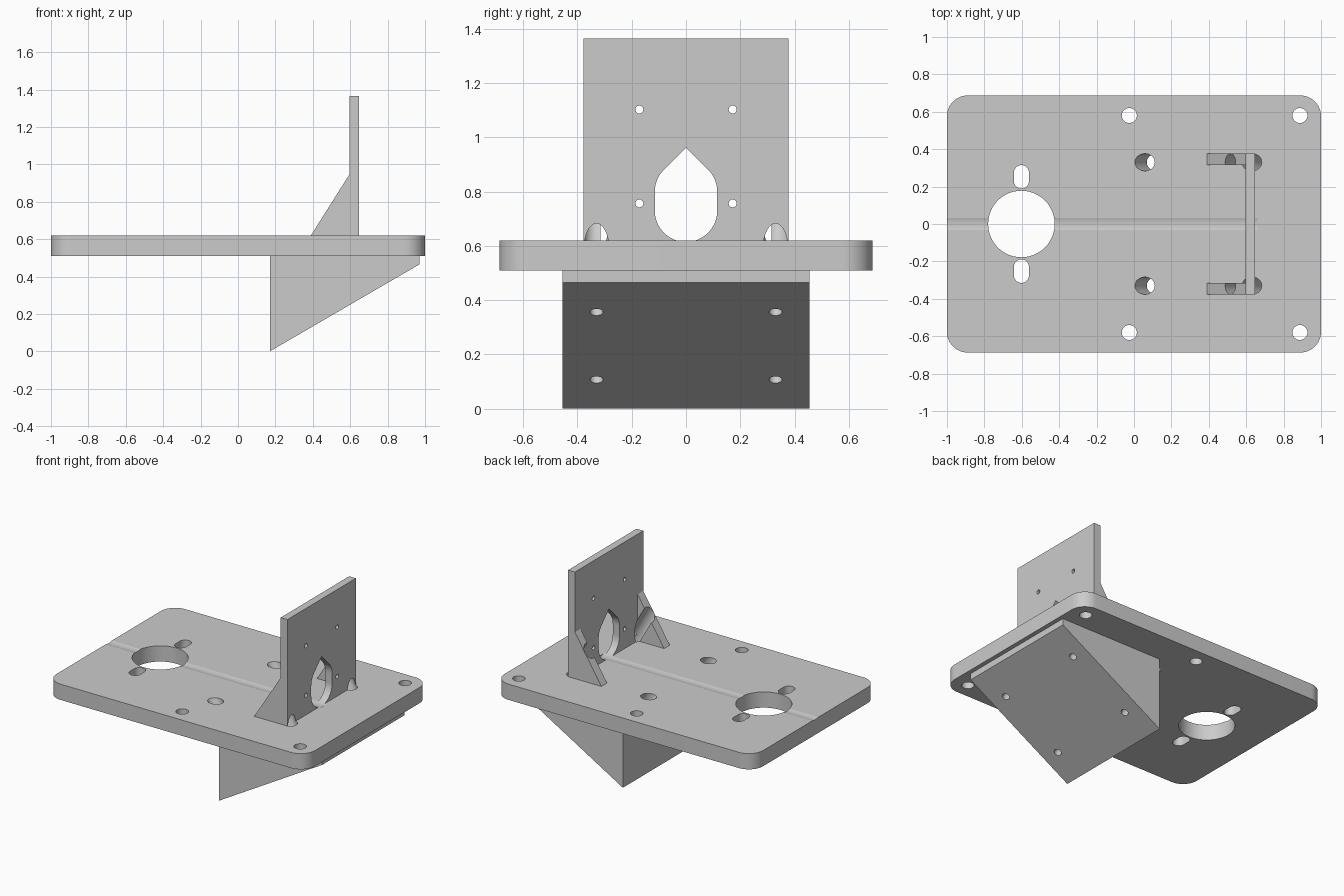
import bpy, bmesh
from math import sin, cos, pi, radians, sqrt
from mathutils import Vector

cube = bpy.data.objects.get("Cube")
if cube:
    bpy.data.objects.remove(cube, do_unlink=True)

grey = bpy.data.materials.new("plain grey")
grey.use_nodes = True
colour = (0.6, 0.6, 0.6, 1)
grey.diffuse_color = colour
grey.node_tree.nodes["Principled BSDF"].inputs["Base Color"].default_value = colour


def arc(cx, cy, r, start, end, steps):
    angles = [radians(start + (end - start) * i / steps) for i in range(steps + 1)]
    return [(cx + r * cos(a), cy + r * sin(a)) for a in angles]


def add_object(name, bm):
    bmesh.ops.recalc_face_normals(bm, faces=bm.faces)
    mesh = bpy.data.meshes.new(name)
    bm.to_mesh(mesh)
    bm.free()
    mesh.materials.append(grey)
    obj = bpy.data.objects.new(name, mesh)
    bpy.context.collection.objects.link(obj)
    return obj


def prism(name, profile, axis, lo, hi):
    """Extrude a flat outline along one axis from lo to hi."""
    place = {"x": lambda a, b, d: (d, a, b),
             "y": lambda a, b, d: (a, d, b),
             "z": lambda a, b, d: (a, b, d)}[axis]
    bm = bmesh.new()
    face = bm.faces.new([bm.verts.new(place(a, b, lo)) for a, b in profile])
    grown = bmesh.ops.extrude_face_region(bm, geom=[face])["geom"]
    shift = Vector(place(0, 0, hi - lo))
    bmesh.ops.translate(bm, vec=shift, verts=[v for v in grown if isinstance(v, bmesh.types.BMVert)])
    return add_object(name, bm)


def rod(name, start, direction, length, radius):
    """Round cutter running from start along direction."""
    bm = bmesh.new()
    bmesh.ops.create_cone(bm, cap_ends=True, segments=48, radius1=radius, radius2=radius, depth=length)
    turn = direction.to_track_quat("Z", "Y").to_matrix().to_4x4()
    bmesh.ops.transform(bm, matrix=turn, verts=bm.verts)
    bmesh.ops.translate(bm, vec=start + direction * length / 2, verts=bm.verts)
    return add_object(name, bm)


def cut(part, cutters):
    bpy.context.view_layer.objects.active = part
    for cutter in cutters:
        mod = part.modifiers.new("cut", "BOOLEAN")
        mod.operation = "DIFFERENCE"
        mod.solver = "EXACT"
        mod.object = cutter
        bpy.ops.object.modifier_apply(modifier=mod.name)


bottom, top = 0.51, 0.62
up, along = Vector((0, 0, 1)), Vector((1, 0, 0))

# Base plate with rounded corners
outline = []
for sx, sy, a in ((1, 1, 0), (-1, 1, 90), (-1, -1, 180), (1, -1, 270)):
    outline += arc(sx * 0.89, sy * 0.577, 0.11, a, a + 90, 12)
base_plate = prism("base_plate", outline, "z", bottom, top)

# Sloped foot under the plate
foot = prism("sloped_foot", [(0.17, bottom), (0.17, 0), (0.97, 0.465), (0.97, bottom)], "y", -0.455, 0.455)

# Upright plate and its two gussets
upright = prism("upright_plate", [(-0.378, top), (0.378, top), (0.378, 1.365), (-0.378, 1.365)], "x", 0.595, 0.647)
gussets = []
for side, lo, hi in (("back", 0.315, 0.378), ("front", -0.378, -0.315)):
    gussets.append(prism(side + "_gusset", [(0.39, top), (0.595, top), (0.595, 0.945)], "y", lo, hi))

# Teardrop window, whose lower edge also leaves a shallow groove in the plate
r = 0.115
teardrop = (arc(0, 0.73, r, 180, 360, 48) + arc(0, 0.8, r, 0, 45, 10)
            + [(0, 0.8 + r * sqrt(2))] + arc(0, 0.8, r, 135, 180, 10))
window = prism("window_cutter", teardrop, "x", -1.1, 0.66)

# Vertical holes in the plate
plate_cuts = [rod("motor_hole_cutter", Vector((-0.602, 0, 0.4)), up, 0.4, 0.178)]
for s in (1, -1):
    slot = arc(-0.602, s * 0.252 + 0.023, 0.04, 0, 180, 20) + arc(-0.602, s * 0.252 - 0.023, 0.04, 180, 360, 20)
    plate_cuts.append(prism("slot_cutter", slot, "z", 0.4, 0.8))
    for x in (-0.025, 0.887):
        plate_cuts.append(rod("corner_hole_cutter", Vector((x, s * 0.58, 0.4)), up, 0.4, 0.04))

# Small screw holes in the upright
screw_cuts = [rod("screw_cutter", Vector((0.5, y, z)), along, 0.3, 0.0145)
              for y in (-0.172, 0.172) for z in (0.757, 1.103)]

# Slanted holes square to the foot's slope, widened for the screw heads
slant = Vector((-sin(pi / 6), 0, cos(pi / 6)))
slant_cuts = {}
for z in (0.107, 0.356):
    for y in (-0.33, 0.33):
        entry = Vector((0.17 + z * 0.8 / 0.465, y, z))
        slant_cuts[z, y] = [rod("shank_cutter", entry - slant * 0.1, slant, 0.25, 0.024),
                            rod("head_cutter", entry + slant * 0.1, slant, 0.9, 0.046)]
all_slants = [c for pair in slant_cuts.values() for c in pair]
head_slants = [pair[1] for pair in slant_cuts.values()]
tall_slants = [pair[1] for (z, y), pair in slant_cuts.items() if z > 0.2]

cut(base_plate, plate_cuts + [window] + head_slants)
cut(foot, all_slants)
cut(upright, [window] + screw_cuts + tall_slants)
for gusset in gussets:
    cut(gusset, tall_slants)

# Remove cutters and finish the shading
for cutter in plate_cuts + screw_cuts + all_slants + [window]:
    bpy.data.objects.remove(cutter, do_unlink=True)
bpy.ops.object.select_all(action="DESELECT")
for part in [base_plate, foot, upright] + gussets:
    part.select_set(True)
    bpy.context.view_layer.objects.active = part
bpy.ops.object.shade_smooth_by_angle(angle=radians(12))
